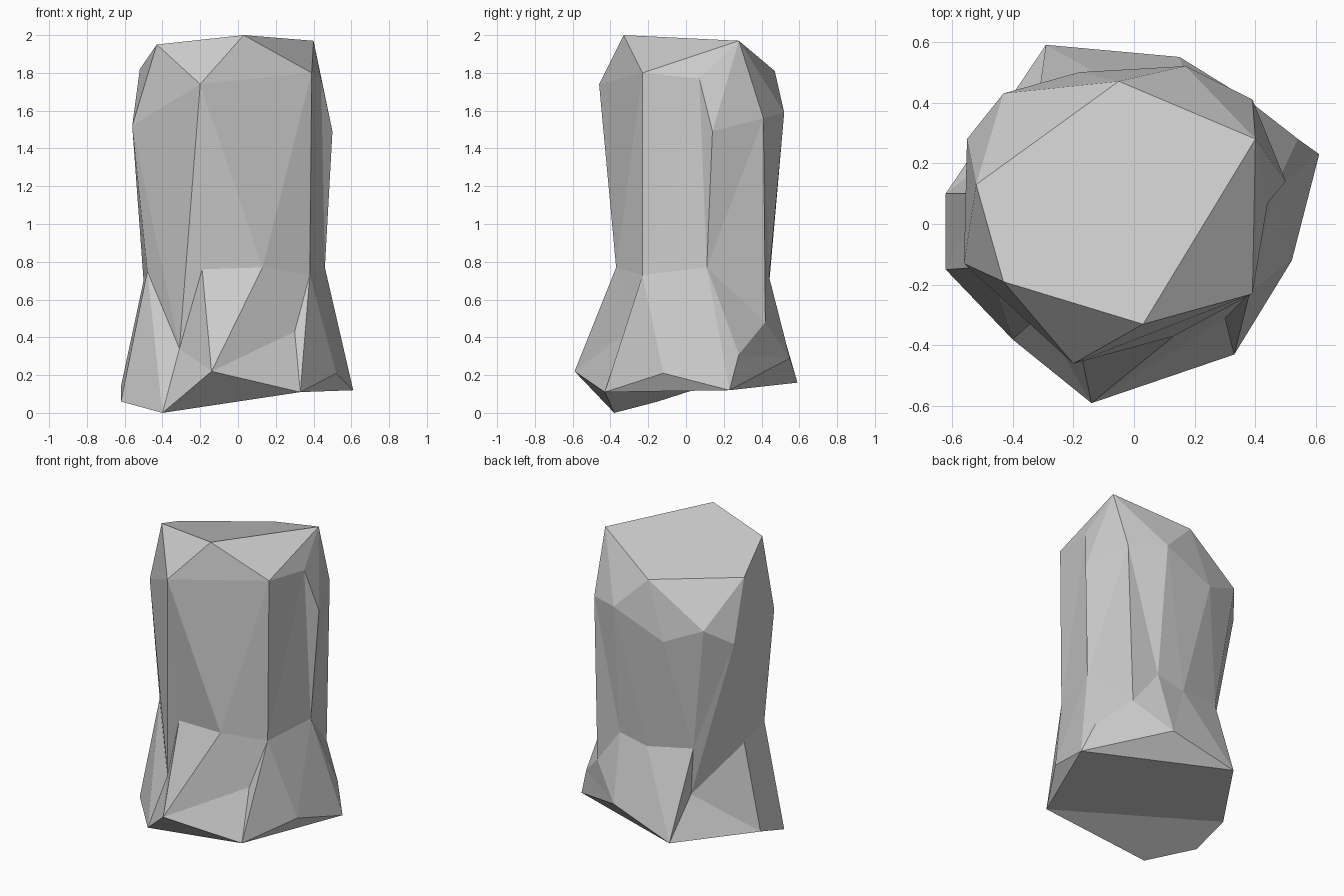
import bpy
import bmesh

# Remove the default cube
cube = bpy.data.objects.get("Cube")
if cube:
    bpy.data.objects.remove(cube, do_unlink=True)


def flat_material(name, colour):
    mat = bpy.data.materials.new(name)
    mat.use_nodes = True
    mat.diffuse_color = colour
    mat.node_tree.nodes["Principled BSDF"].inputs["Base Color"].default_value = colour
    return mat


def ring(bm, points):
    return [bm.verts.new(p) for p in points]


def stitch(bm, upper, lower, steps):
    """Close the band between two rings; each step moves along the upper or lower ring."""
    u = l = 0
    for step in steps:
        top, bottom = upper[u % len(upper)], lower[l % len(lower)]
        if step == "u":
            u += 1
            bm.faces.new((top, bottom, upper[u % len(upper)]))
        else:
            l += 1
            bm.faces.new((top, bottom, lower[l % len(lower)]))


bm = bmesh.new()

# Rim of the slanted top
top_rim = ring(bm, [
    (-.43, -.19, 1.95), (.03, -.33, 2), (.4, .28, 1.97),
    (-.05, .47, 1.81), (-.52, .13, 1.82)])

# Shoulder below the rim
shoulder = ring(bm, [
    (-.2, -.46, 1.74), (.39, -.23, 1.8), (.44, .07, 1.77), (.5, .14, 1.49),
    (.39, .41, 1.56), (.17, .52, 1.59), (-.18, .5, 1.44), (-.43, .43, 1.55),
    (-.55, .28, 1.44), (-.56, -.13, 1.52)])

# Narrow waist, dipping into the crevices
waist = ring(bm, [
    (-.31, -.3, .34), (-.19, -.35, .76), (.13, -.37, .77), (.38, -.23, .73),
    (.46, .11, .77), (.36, .42, .48), (.18, .44, .72), (-.02, .44, .68),
    (-.32, .38, .72), (-.29, .36, .4), (-.5, .1, .7), (-.48, -.14, .75)])

# Flared foot
foot = ring(bm, [
    (-.14, -.59, .22), (.3, -.31, .43), (.33, -.43, .11), (.52, -.12, .21),
    (.61, .23, .12), (.54, .28, .31), (.15, .55, .29), (-.29, .59, .16),
    (-.62, .1, .14), (-.62, -.15, .06), (-.4, -.38, 0)])

# Sides of the rock
stitch(bm, top_rim, shoulder, "ulullllullullul")
stitch(bm, shoulder, waist, "llululuullululuullullu")
stitch(bm, waist, foot, "uulullulluluuluulululul")

# Top cap and underside facets
bm.faces.new(top_rim)
for facet in [(0, 2, 1), (0, 10, 2), (2, 4, 3), (4, 6, 5), (4, 7, 6),
              (2, 8, 7, 4), (2, 10, 9, 8)]:
    bm.faces.new([foot[i] for i in facet])
bmesh.ops.recalc_face_normals(bm, faces=bm.faces)

# Flat-shaded rock object
mesh = bpy.data.meshes.new("rock_pillar")
bm.to_mesh(mesh)
bm.free()
mesh.materials.append(flat_material("stone grey", (.6, .6, .6, 1)))
rock = bpy.data.objects.new("rock_pillar", mesh)
bpy.context.collection.objects.link(rock)
